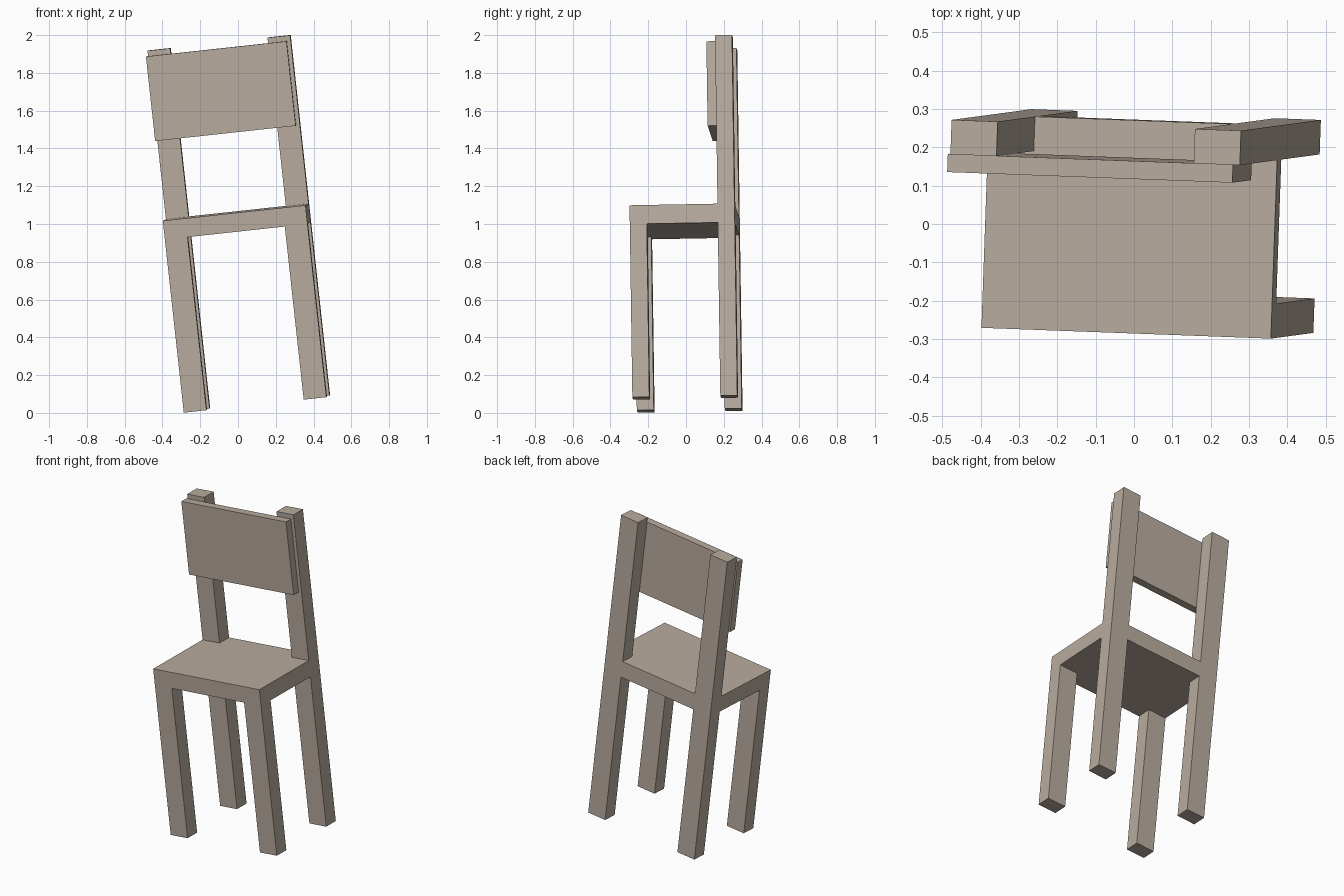
import bpy, bmesh
from mathutils import Matrix, Vector

if "Cube" in bpy.data.objects:
    bpy.data.objects.remove(bpy.data.objects["Cube"])

# One flat wood colour
wood = bpy.data.materials.new("greyish tan wood")
wood.diffuse_color = (0.48, 0.41, 0.345, 1.0)
wood.use_nodes = True
wood.node_tree.nodes["Principled BSDF"].inputs["Base Color"].default_value = wood.diffuse_color

# The whole chair is slightly tilted: local axes, origin at the seat's front right top corner
ax = Vector((0.9934, -0.037, 0.108)).normalized()
az = Vector((-0.108, -0.0146, 0.994))
az = (az - ax * az.dot(ax)).normalized()
ay = az.cross(ax)
TILT = Matrix.Translation((0.357, -0.299, 1.099)) @ Matrix((ax, ay, az)).transposed().to_4x4()


def box(name, x, y, z):
    """Box given by its local (min, max) ranges."""
    bm = bmesh.new()
    bmesh.ops.create_cube(bm, size=1.0)
    for v in bm.verts:
        v.co = Vector([(r[0] + r[1]) / 2 + c * (r[1] - r[0]) for c, r in zip(v.co, (x, y, z))])
    me = bpy.data.meshes.new(name)
    bm.to_mesh(me)
    bm.free()
    me.materials.append(wood)
    ob = bpy.data.objects.new(name, me)
    bpy.context.collection.objects.link(ob)
    ob.matrix_world = TILT
    return ob


W, D, T = 0.76, 0.556, 0.10          # seat width, depth, thickness
LW, LD = 0.121, 0.09                 # leg width, depth
FLOOR, TOP = -1.022, 0.897           # leg bottom and post top, measured from the seat top

# Seat
box("seat", (-W, 0), (0, D), (-T, 0))

# Legs and back posts on both sides
for side, x in (("left", (-W, -W + LW)), ("right", (-LW, 0))):
    box("front_leg_" + side, x, (0, LD), (FLOOR, -T))
    box("rear_leg_" + side, x, (D - LD, D), (FLOOR, -T))
    box("back_post_" + side, x, (D - LD, D), (0, TOP))

# Backrest board in front of the posts, slightly off-centre
box("backrest", (-0.77, -0.021), (0.419, D - LD), (0.418, 0.868))
